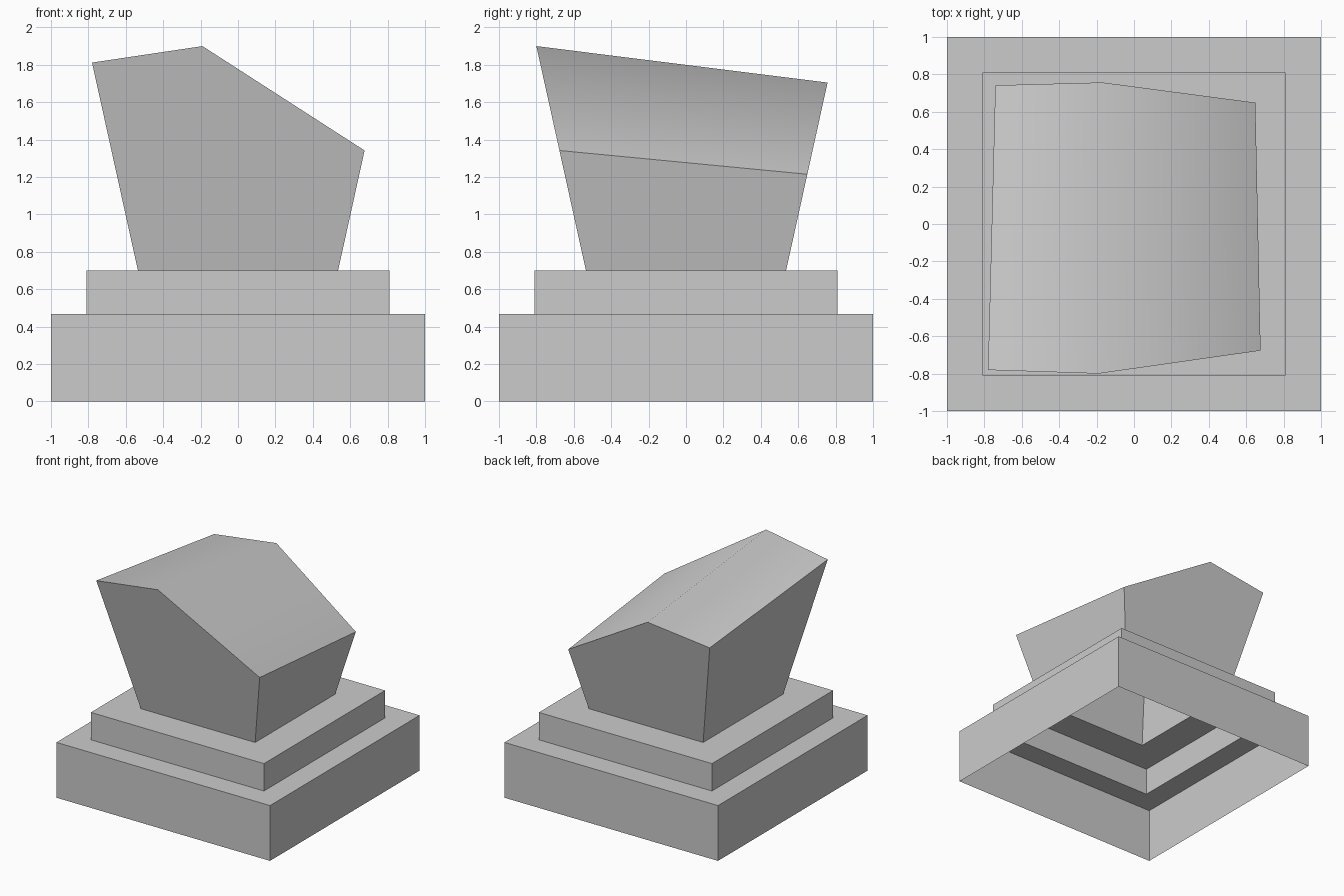
import bpy
import bmesh
import math

if "Cube" in bpy.data.objects:
    bpy.data.objects.remove(bpy.data.objects["Cube"])


def square(half, z):
    return [(-half, -half, z), (half, -half, z), (half, half, z), (-half, half, z)]


def finish(name, bm):
    mesh = bpy.data.meshes.new(name)
    bm.to_mesh(mesh)
    bm.free()
    obj = bpy.data.objects.new(name, mesh)
    bpy.context.collection.objects.link(obj)
    return obj


def tier(name, loops):
    """Thin open-bottomed shell skinned through square (half width, z) loops."""
    bm = bmesh.new()
    rings = [[bm.verts.new(p) for p in square(h, z)] for h, z in loops]
    for lo, up in zip(rings, rings[1:]):
        for i in range(4):
            j = (i + 1) % 4
            bm.faces.new((lo[i], lo[j], up[j], up[i]))
    return finish(name, bm)


BASE_TOP, STEP_TOP = 0.468, 0.70
STEP_HALF, NECK_HALF = 0.81, 0.535
FLARE = 0.2208


def flare(z):
    return NECK_HALF + FLARE * (z - STEP_TOP)


# Hollow base and step, each with a ledge running in to the next tier
tier("base", [(1.0, 0), (1.0, BASE_TOP), (STEP_HALF, BASE_TOP)])
tier("step", [(STEP_HALF, BASE_TOP), (STEP_HALF, STEP_TOP), (NECK_HALF, STEP_TOP)])

# Flared block with a sloping ridged top
bm = bmesh.new()
fl, fr, br, bl = [bm.verts.new(p) for p in square(NECK_HALF, STEP_TOP)]


def top_end(side, z_left, z_ridge, z_right, x_ridge):
    pts = [(-flare(z_left), z_left), (x_ridge, z_ridge), (flare(z_right), z_right)]
    return [bm.verts.new((x, side * flare(z), z)) for x, z in pts]


f = top_end(-1, 1.812, 1.90, 1.342, -0.19)
b = top_end(1, 1.635, 1.705, 1.215, -0.17)
bm.faces.new((fl, fr, f[2], f[1], f[0]))
bm.faces.new((br, bl, b[0], b[1], b[2]))
bm.faces.new((fr, br, b[2], f[2]))
bm.faces.new((bl, fl, f[0], b[0]))
bm.faces.new((f[0], f[1], b[1], b[0]))
bm.faces.new((f[1], f[2], b[2], b[1]))
block = finish("flared_block", bm)

# Soft shading across the ridge only
bpy.context.view_layer.objects.active = block
block.select_set(True)
bpy.ops.object.shade_smooth_by_angle(angle=math.radians(50))
